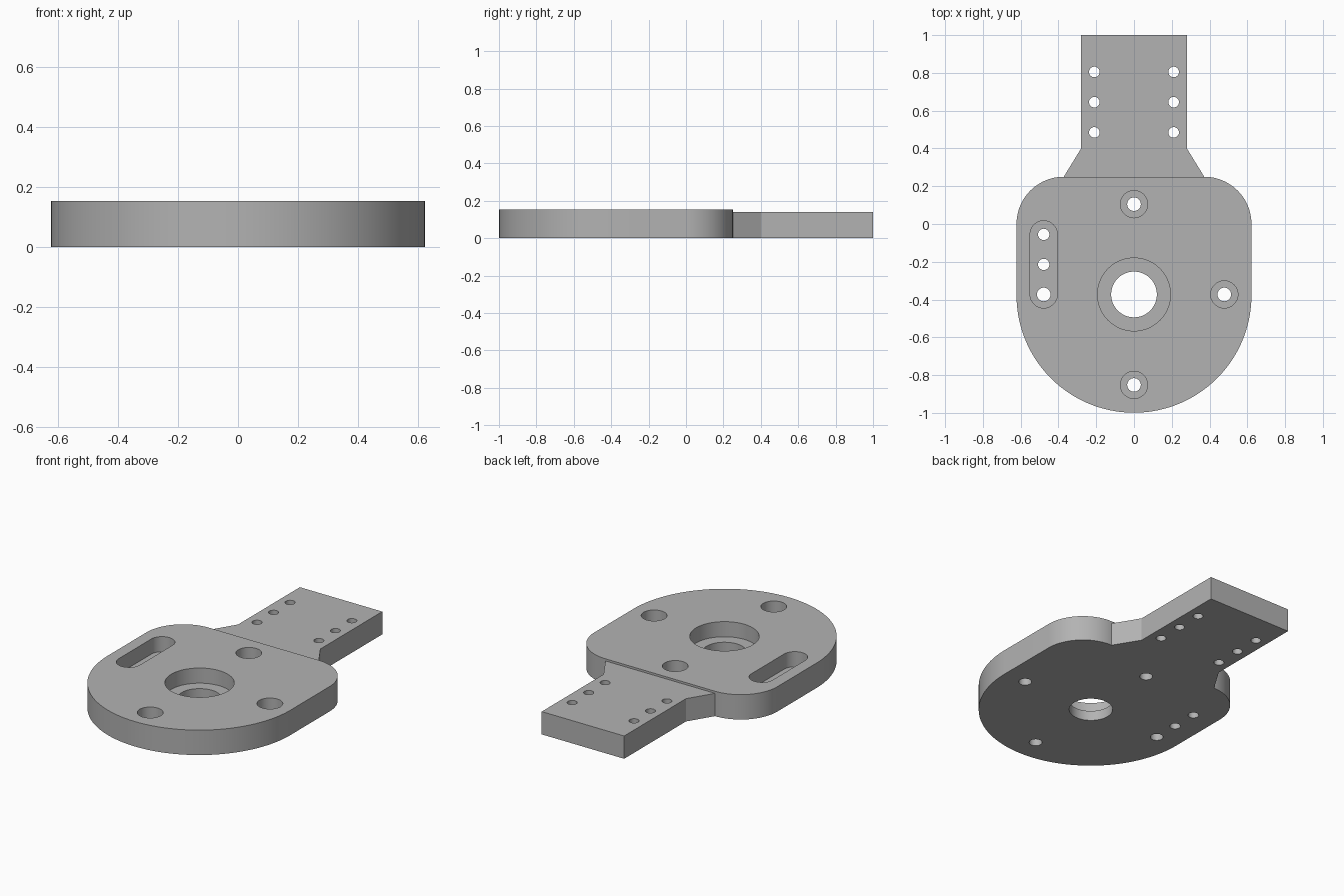
import bpy, bmesh
from math import pi, cos, sin, radians

cube = bpy.data.objects.get("Cube")
if cube:
    bpy.data.objects.remove(cube)

BODY_H, TONGUE_H, FLOOR = 0.153, 0.14, 0.06
HALF, HUB_Y, CORNER = 0.622, -0.377, 0.25

grey = bpy.data.materials.new("light grey metal")
grey.use_nodes = True
colour = (0.45, 0.45, 0.45, 1)
grey.diffuse_color = colour
grey.node_tree.nodes["Principled BSDF"].inputs["Base Color"].default_value = colour


def arc(cx, cy, r, start, end, steps):
    angles = [radians(start + (end - start) * i / steps) for i in range(steps + 1)]
    return [(cx + r * cos(a), cy + r * sin(a)) for a in angles]


def circle(cx, cy, r, steps=48):
    return arc(cx, cy, r, 0, 360, steps)[:-1]


def prisms(name, outlines, z0, z1):
    """Extrude closed counter-clockwise outlines into one object."""
    bm = bmesh.new()
    for outline in outlines:
        low = [bm.verts.new((x, y, z0)) for x, y in outline]
        high = [bm.verts.new((x, y, z1)) for x, y in outline]
        bm.faces.new(low[::-1])
        bm.faces.new(high)
        n = len(outline)
        for i in range(n):
            j = (i + 1) % n
            bm.faces.new((low[i], low[j], high[j], high[i]))
    mesh = bpy.data.meshes.new(name)
    bm.to_mesh(mesh)
    bm.free()
    mesh.materials.append(grey)
    obj = bpy.data.objects.new(name, mesh)
    bpy.context.collection.objects.link(obj)
    return obj


def combine(target, tool, operation):
    """Apply a boolean and discard the tool object."""
    mod = target.modifiers.new(operation, "BOOLEAN")
    mod.operation, mod.solver, mod.object = operation, "EXACT", tool
    bpy.context.view_layer.objects.active = target
    bpy.ops.object.modifier_apply(modifier=mod.name)
    bpy.data.objects.remove(tool)


# Body: half-round front, straight sides, rounded back corners
cx, cy = HALF - CORNER, 0.25 - CORNER
body = arc(0, HUB_Y, HALF, 180, 360, 96)
body += arc(cx, cy, CORNER, 0, 90, 24) + arc(-cx, cy, CORNER, 90, 180, 24)
plate = prisms("mounting_plate", [body], 0, BODY_H)

# Tongue: flared root and straight strip, slightly lower than the body
right_side = [(0.372, 0.15), (0.372, 0.25), (0.28, 0.4), (0.28, 1.0)]
tongue = right_side + [(-x, y) for x, y in reversed(right_side)]
combine(plate, prisms("tongue", [tongue], 0, TONGUE_H), "UNION")

# Pockets: stepped bore, screw counterbores and side slot
SIDE = 0.478
screws = [(0, 0.105), (SIDE, -0.373), (0, -0.852)]
pockets = [circle(0, -0.373, 0.193, 72)]
pockets += [circle(x, y, 0.072) for x, y in screws]
pockets.append(arc(-SIDE, -0.055, 0.072, 0, 180, 24)
               + arc(-SIDE, -0.373, 0.072, 180, 360, 24))
combine(plate, prisms("pocket_cutter", pockets, FLOOR, 0.3), "DIFFERENCE")

# Through holes: bore, screws, slot holes and two rows in the tongue
holes = [circle(0, -0.373, 0.121, 72)]
holes += [circle(x, y, 0.036) for x, y in screws + [(-SIDE, -0.373)]]
holes += [circle(-SIDE, y, 0.03) for y in (-0.055, -0.214)]
holes += [circle(s * 0.21, 0.485 + 0.16 * i, 0.028) for s in (-1, 1) for i in range(3)]
combine(plate, prisms("hole_cutter", holes, -0.1, 0.3), "DIFFERENCE")

# Smooth walls with crisp edges
bpy.ops.object.select_all(action="DESELECT")
plate.select_set(True)
bpy.context.view_layer.objects.active = plate
bpy.ops.object.shade_smooth_by_angle(angle=radians(30))
